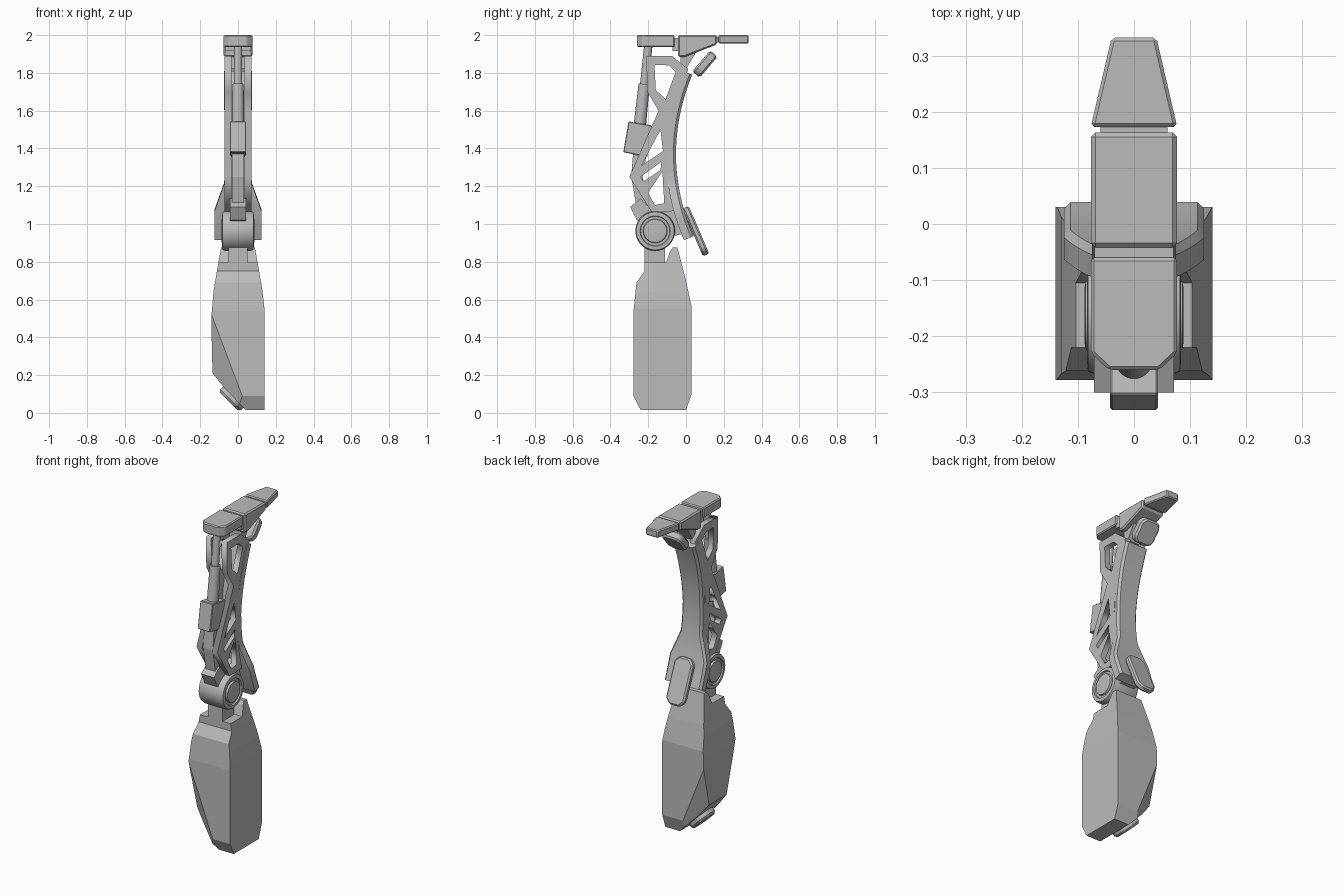
import bpy, bmesh
from math import cos, sin, pi
from mathutils import Vector, Matrix

cube = bpy.data.objects.get("Cube")
if cube:
    bpy.data.objects.remove(cube)

grey = bpy.data.materials.new("plain_grey")
grey.use_nodes = True
grey.diffuse_color = (0.5, 0.5, 0.5, 1)
grey.node_tree.nodes["Principled BSDF"].inputs["Base Color"].default_value = (0.5, 0.5, 0.5, 1)


def finish(name, mesh, bevel=0, smooth=False):
    ob = bpy.data.objects.new(name, mesh)
    bpy.context.collection.objects.link(ob)
    mesh.materials.clear()
    mesh.materials.append(grey)
    if bevel:
        mod = ob.modifiers.new("chamfer", "BEVEL")
        mod.width, mod.segments = bevel, 1
    if smooth:
        bpy.ops.object.select_all(action="DESELECT")
        ob.select_set(True)
        bpy.context.view_layer.objects.active = ob
        bpy.ops.object.shade_smooth_by_angle()
    return ob


def from_bm(name, bm, **kw):
    bmesh.ops.recalc_face_normals(bm, faces=bm.faces)
    mesh = bpy.data.meshes.new(name)
    bm.to_mesh(mesh)
    bm.free()
    return finish(name, mesh, **kw)


def prism(name, pts, axis, lo, hi, **kw):
    """Extrude a profile: yz along x, xz along y, xy along z."""
    place = {"x": lambda a, b, d: (d, a, b), "y": lambda a, b, d: (a, d, b),
             "z": lambda a, b, d: (a, b, d)}[axis]
    bm = bmesh.new()
    face = bm.faces.new([bm.verts.new(place(a, b, lo)) for a, b in pts])
    moved = bmesh.ops.extrude_face_region(bm, geom=[face])["geom"]
    bmesh.ops.translate(bm, vec=place(0, 0, hi - lo),
                        verts=[v for v in moved if isinstance(v, bmesh.types.BMVert)])
    return from_bm(name, bm, **kw)


def box(name, centre, size, axis="X", angle=0, corner=0, bevel=0):
    """Box with optionally clipped corners in its own XY outline, tilted about one axis."""
    w, d, h = (s / 2 for s in size)
    c = corner
    pts = [(-w, -d), (w, -d), (w, d), (-w, d)]
    if c:
        pts = [(-w + c, -d), (w - c, -d), (w, -d + c), (w, d - c),
               (w - c, d), (-w + c, d), (-w, d - c), (-w, -d + c)]
    ob = prism(name, pts, "z", -h, h, bevel=bevel)
    ob.data.transform(Matrix.Translation(centre) @ Matrix.Rotation(angle, 4, axis))
    return ob


def lathe(name, profile, origin, axis, n=32):
    """Turn (distance, radius) pairs around an axis."""
    q = Vector(axis).to_track_quat("Z", "Y")
    bm = bmesh.new()
    rings = [[bm.verts.new(Vector(origin) + q @ Vector((r * cos(2 * pi * i / n), r * sin(2 * pi * i / n), t)))
              for i in range(n)] for t, r in profile]
    for a, b in zip(rings, rings[1:]):
        for i in range(n):
            bm.faces.new((a[i], a[(i + 1) % n], b[(i + 1) % n], b[i]))
    bm.faces.new(rings[0])
    bm.faces.new(rings[-1])
    return from_bm(name, bm, smooth=True)


def spine_y(z):
    return -0.08 + 0.475 * (z - 1.37) ** 2


# Top deck: chamfered front, wedge middle, tapered tail
prism("deck_front", [(-.045, -.26), (.045, -.26), (.077, -.23), (.077, -.06), (-.077, -.06), (-.077, -.23)],
      "z", 1.937, 2, bevel=.006)
box("deck_hinge", (0, -.052, 1.95), (.14, .04, .07))
prism("deck_middle", [(-.042, 2), (.163, 2), (.163, 1.95), (-.005, 1.885), (-.042, 1.885)],
      "x", -.077, .077, bevel=.008)
prism("deck_bracket", [(-.03, 1.9), (.06, 1.92), (0, 1.82), (-.03, 1.82)], "x", -.045, .045)
box("deck_link", (0, .168, 1.975), (.12, .03, .03))
prism("deck_tail", [(-.077, .173), (.077, .173), (.04, .332), (-.04, .332)], "z", 1.955, 2, bevel=.006)

# Piston at the front
top, low = Vector((0, -.2, 1.94)), Vector((0, -.247, 1.5))
lathe("piston_rod", [(0, .022), (.2, .022), (.2, .03), (.44, .033)], top, low - top)
prism("piston_block", [(-.305, 1.543), (-.18, 1.522), (-.205, 1.355), (-.332, 1.38)], "x", -.043, .043, bevel=.004)
prism("piston_link", [(-.28, 1.375), (-.21, 1.36), (-.23, 1.25), (-.2, 1.1), (-.26, 1.08), (-.29, 1.25)],
      "x", -.033, .033)
prism("elbow_block", [(-.295, 1.09), (-.24, 1.135), (-.17, 1.06), (-.22, 1.0), (-.26, 1.02)],
      "x", -.043, .043)

# Pair of pierced side plates
outline = [(-.21, 1.89), (-.075, 1.89), (.012, 1.82)]
outline += [(spine_y(z) - .005, z) for z in (1.7, 1.6, 1.5, 1.4, 1.3, 1.2, 1.07)]
outline += [(-.18, 1.06), (-.3, 1.25), (-.145, 1.6), (-.205, 1.7)]
holes = [[(-.167, 1.842), (-.09, 1.84), (-.055, 1.805), (-.108, 1.66), (-.16, 1.71)],
         [(-.135, 1.5), (-.122, 1.385), (-.235, 1.31)],
         [(-.24, 1.25), (-.13, 1.33), (-.135, 1.285), (-.225, 1.225)],
         [(-.2, 1.165), (-.125, 1.28), (-.115, 1.11), (-.165, 1.1)]]
for side, x in (("left", .053), ("right", -.053)):
    curve = bpy.data.curves.new("plate_outline", "CURVE")
    curve.dimensions, curve.fill_mode, curve.extrude = "2D", "BOTH", .018
    for loop in [outline] + holes:
        sp = curve.splines.new("POLY")
        sp.points.add(len(loop) - 1)
        sp.use_cyclic_u = True
        for p, (y, z) in zip(sp.points, loop):
            p.co = (y, z, 0, 1)
    tmp = bpy.data.objects.new("plate_outline", curve)
    bpy.context.collection.objects.link(tmp)
    dg = bpy.context.evaluated_depsgraph_get()
    mesh = bpy.data.meshes.new_from_object(tmp.evaluated_get(dg))
    bpy.data.objects.remove(tmp)
    mesh.transform(Matrix(((0, 0, 1, x), (1, 0, 0, 0), (0, 1, 0, 0), (0, 0, 0, 1))))
    finish(side + "_lattice_plate", mesh)

# Curved spine, flaring at its base
bm = bmesh.new()
rings = []
for i in range(25):
    z = .925 + i * .875 / 24
    flare = min(1, max(0, (1.22 - z) / .15))
    w = .068 + .007 * min(1, abs(z - 1.4) / .3) + .05 * flare
    n = Vector((0, 1, -.95 * (z - 1.37))).normalized() * .027
    c = Vector((0, spine_y(z), z))
    x, e = Vector((w, 0, 0)), Vector((w - .012, 0, 0))
    rings.append([bm.verts.new(v) for v in (c - n - x, c - n + x, c + n * .5 + x, c + n + e,
                                           c + n - e, c + n * .5 - x)])
for a, b in zip(rings, rings[1:]):
    for i in range(6):
        bm.faces.new((a[i], a[i - 1], b[i - 1], b[i]))
bm.faces.new(rings[0])
bm.faces.new(rings[-1])
from_bm("spine", bm, smooth=True)

# Rear pads
box("upper_pad", (0, .1, 1.847), (.13, .145, .052), angle=.86, corner=.025, bevel=.01)
box("lower_pad", (0, .052, .962), (.125, .275, .036), angle=-1.165, corner=.03, bevel=.009)
box("lower_pad_mount", (0, .01, .98), (.07, .1, .08), angle=-1.165)

# Knee joint and neck
half = [(.068, .105), (.082, .1), (.084, .08), (.075, .077), (.075, .064), (.086, .061), (.088, .05)]
lathe("knee_joint", [(-t, r) for t, r in reversed(half)] + half, (0, -.163, .963), (1, 0, 0), 40)
prism("knee_arm", [(-.18, 1.08), (-.06, 1.12), (.0, .95), (-.1, .93)], "x", -.05, .05)
box("neck", (0, -.165, .83), (.1, .11, .14))

# Lower shell: side profile crossed with front profile, lower right corner faceted away
shell = prism("lower_shell", [(-.24, .015), (-.278, .09), (-.278, .54), (-.262, .69), (-.22, .75), (-.22, .795),
                              (-.105, .795), (-.085, .855), (-.07, .875), (-.045, .875), (0, .70), (.03, .56),
                              (.03, .1), (0, .015)], "x", -.3, .3)
cutter = prism("shell_cutter", [(.14, 0), (.05, .005), (-.07, .13), (-.135, .21), (-.14, .42), (-.14, .52),
                                (-.13, .64), (-.11, .76), (-.085, .9), (.085, .9), (.11, .76), (.13, .64),
                                (.14, .55)], "y", -.5, .5)
cutter.hide_render = True
mod = shell.modifiers.new("cross", "BOOLEAN")
mod.operation, mod.object, mod.solver = "INTERSECT", cutter, "EXACT"
dg = bpy.context.evaluated_depsgraph_get()
bm = bmesh.new()
bm.from_mesh(bpy.data.meshes.new_from_object(shell.evaluated_get(dg)))
for ob in (shell, cutter):
    bpy.data.objects.remove(ob)
for a, b, c in (((-.14, -.278, .52), (0, -.278, .15), (-.135, -.2, .21)),
                ((-.14, .03, .45), (0, .03, .1), (-.135, -.03, .21))):
    a, b, c = Vector(a), Vector(b), Vector(c)
    n = (b - a).cross(c - a).normalized()
    if n.x > 0:
        n.negate()
    bmesh.ops.bisect_plane(bm, geom=bm.verts[:] + bm.edges[:] + bm.faces[:], dist=1e-5,
                           plane_co=a, plane_no=n, clear_outer=True)
    bmesh.ops.holes_fill(bm, edges=[e for e in bm.edges if e.is_boundary], sides=0)
from_bm("lower_shell", bm)

# Slanted foot pad under the cut corner
box("foot_pad", (-.03, -.11, .078), (.155, .15, .05), axis="Y", angle=pi / 4, corner=.04, bevel=.012)
